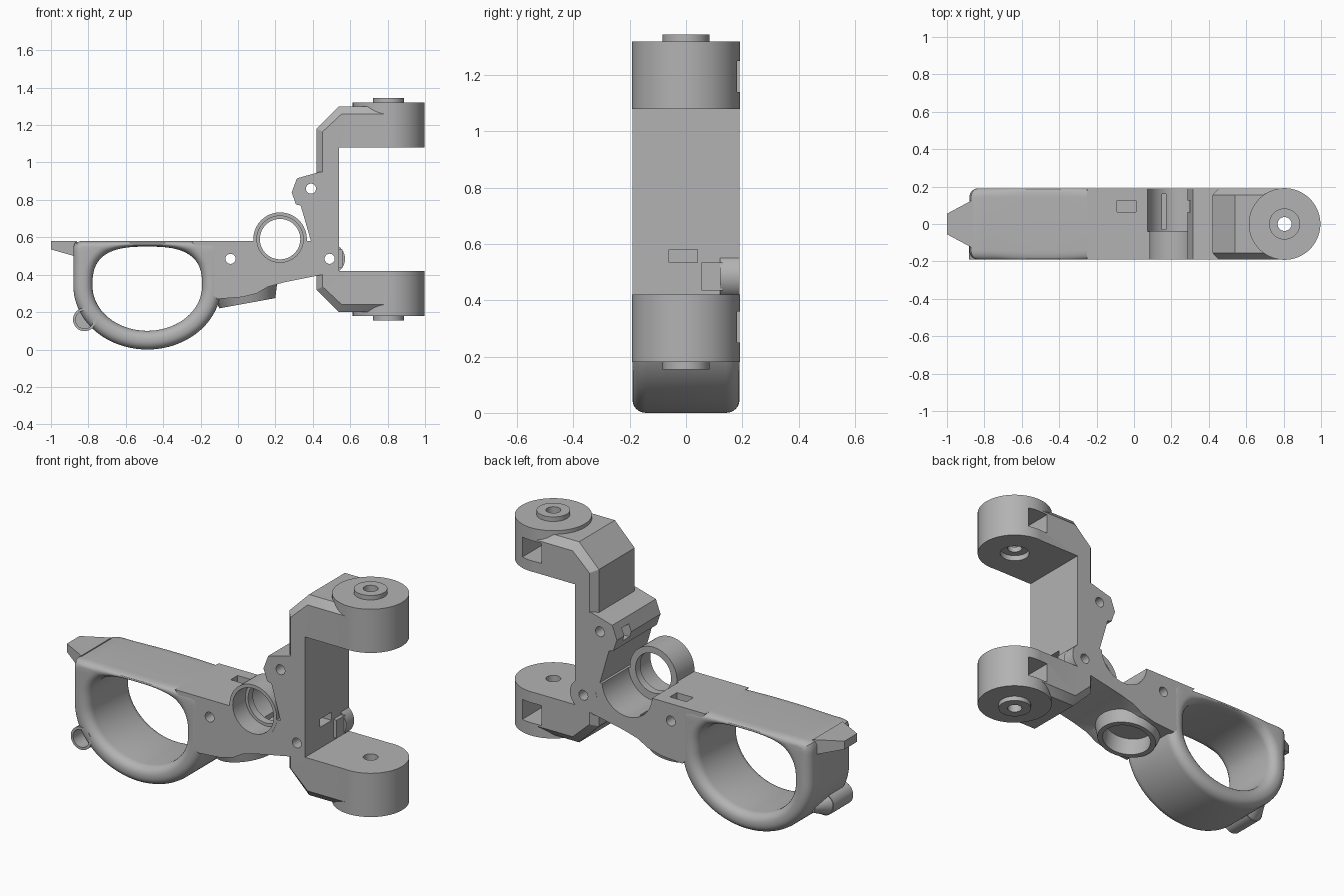
import bpy, bmesh, math
from mathutils import Vector, Matrix

cube = bpy.data.objects.get("Cube")
if cube:
    bpy.data.objects.remove(cube, do_unlink=True)

grey = bpy.data.materials.new("plain grey")
grey.use_nodes = True
grey.diffuse_color = (0.45, 0.45, 0.45, 1)
grey.node_tree.nodes["Principled BSDF"].inputs["Base Color"].default_value = (0.45, 0.45, 0.45, 1)
W = 0.19  # half depth of the whole part


def finish(name, bm):
    bmesh.ops.recalc_face_normals(bm, faces=bm.faces[:])
    me = bpy.data.meshes.new(name)
    bm.to_mesh(me)
    bm.free()
    me.materials.append(grey)
    ob = bpy.data.objects.new(name, me)
    bpy.context.collection.objects.link(ob)
    return ob


def loft(name, sections):
    """Join (y, xz outline) sections into a closed solid."""
    bm = bmesh.new()
    rings = [[bm.verts.new((x, y, z)) for x, z in pts] for y, pts in sections]
    n = len(rings[0])
    for a, b in zip(rings, rings[1:]):
        for i in range(n):
            j = (i + 1) % n
            bm.faces.new((a[i], a[j], b[j], b[i]))
    bm.faces.new(rings[0])
    bm.faces.new(rings[-1])
    return finish(name, bm)


def rod(name, start, end, r1, r2=None, seg=64):
    a, b = Vector(start), Vector(end)
    rot = (b - a).to_track_quat("Z", "Y").to_matrix().to_4x4()
    bm = bmesh.new()
    bmesh.ops.create_cone(bm, cap_ends=True, segments=seg, radius1=r1,
                          radius2=r1 if r2 is None else r2, depth=(b - a).length,
                          matrix=Matrix.Translation((a + b) / 2) @ rot)
    return finish(name, bm)


def box(name, lo, hi):
    lo, hi = Vector(lo), Vector(hi)
    bm = bmesh.new()
    bmesh.ops.create_cube(bm, size=1, matrix=Matrix.Translation((lo + hi) / 2)
                          @ Matrix.Diagonal((*(hi - lo), 1)))
    return finish(name, bm)


def boolean(ob, tool, op):
    tool.hide_render = True
    mod = ob.modifiers.new(op, "BOOLEAN")
    mod.operation, mod.solver, mod.object = op, "EXACT", tool
    bpy.context.view_layer.objects.active = ob
    bpy.ops.object.modifier_apply(modifier=mod.name)
    bpy.data.objects.remove(tool, do_unlink=True)


# Finger loop: rounded cross-section swept between an inner and outer outline
def radius(a, rx, rz, n):
    return (abs(math.cos(a) / rx) ** n + abs(math.sin(a) / rz) ** n) ** (-1 / n)


def make_loop():
    bm = bmesh.new()
    rings, fillet = [], 0.048
    for k in range(128):
        a = math.tau * k / 128
        up = math.sin(a) > 0
        r_in = radius(a, 0.293, 0.21, 2.8) if up else radius(a, 0.293, 0.24, 2)
        r_out = radius(a, 0.395, 0.24, 24) if up else radius(a, 0.395, 0.34, 2)
        f = min(fillet, 0.45 * (r_out - r_in))
        ring = []
        for corner in range(4):
            sr = 1 if corner in (0, 3) else -1
            sy = 1 if corner < 2 else -1
            for s in range(7):
                t = math.pi / 2 * (corner + s / 6)
                r = (r_out - f if sr > 0 else r_in + f) + f * math.cos(t)
                y = sy * (W - fillet) + fillet * math.sin(t)
                ring.append(bm.verts.new((-0.485 + r * math.cos(a), y, 0.34 + r * math.sin(a))))
        rings.append(ring)
    for k, ring in enumerate(rings):
        nxt = rings[(k + 1) % len(rings)]
        for i in range(len(ring)):
            j = (i + 1) % len(ring)
            bm.faces.new((ring[i], ring[j], nxt[j], nxt[i]))
    return finish("finger_loop", bm)


make_loop()

# Pointed tab at the far end
bm = bmesh.new()
for x, y, z in ((-1, 0.055, 0.535), (-0.86, 0.13, 0.495)):
    for s in (-1, 1):
        bm.verts.new((x, s * y, z))
        bm.verts.new((x, s * y, 0.58))
bmesh.ops.convex_hull(bm, input=bm.verts[:])
finish("end_tab", bm)

# Blind eyelet on the loop
eyelet = rod("eyelet", (-0.82, -W, 0.16), (-0.82, -0.02, 0.16), 0.062)
boolean(eyelet, rod("tip", (-0.82, -0.03, 0.16), (-0.80, 0.06, 0.17), 0.06, 0.03), "UNION")
boolean(eyelet, rod("cut", (-0.82, -0.3, 0.16), (-0.82, -0.05, 0.16), 0.048), "DIFFERENCE")

# Main body plate with the jaw
plate = [(-0.25, 0.58), (0.39, 0.58), (0.335, 0.77), (0.31, 0.775), (0.287, 0.84),
         (0.315, 0.915), (0.44, 0.95), (0.5, 0.95), (0.535, 0.9), (0.535, 0.43),
         (0.45, 0.4), (0.25, 0.36), (0.16, 0.335), (0.1, 0.3), (0.02, 0.28),
         (-0.11, 0.27), (-0.14, 0.3), (-0.15, 0.45)]
body = loft("body", [(-W + 0.001, plate), (W - 0.001, plate)])

# C-shaped bracket with chamfered outer edges
inner = [(0.805, 0.42), (0.54, 0.42), (0.54, 1.08), (0.805, 1.08)]
full = inner + [(0.805, 1.3), (0.54, 1.3), (0.42, 1.18), (0.42, 0.32), (0.54, 0.2), (0.805, 0.2)]
slim = inner + [(0.805, 1.26), (0.555, 1.26), (0.453, 1.165), (0.453, 0.335), (0.555, 0.24), (0.805, 0.24)]
bracket = loft("bracket", [(-W, slim), (-0.155, full), (0.155, full), (W, slim)])

# Pivot knuckles, mirrored about mid height
PX, MID = 0.805, 0.75
for s in (-1, 1):
    def h(d):
        return MID + s * d
    boolean(bracket, rod("knuckle", (PX, 0, h(0.33)), (PX, 0, h(0.57)), 0.1915, seg=96), "UNION")
    boolean(bracket, rod("boss", (PX, 0, h(0.55)), (PX, 0, h(0.595)), 0.083), "UNION")
    boolean(bracket, rod("cut", (PX, 0, h(0.2)), (PX, 0, h(0.7)), 0.037), "DIFFERENCE")
    lo, hi = sorted((h(0.39), h(0.5)))
    boolean(bracket, box("cut", (PX - 0.06, -0.06, lo), (PX + 0.06, 0.3, hi)), "DIFFERENCE")
boolean(bracket, rod("cut", (PX, 0, 1.0), (PX, 0, 1.11), 0.075), "DIFFERENCE")

# Tube ring, cradle and socket on the body
CX, CZ = 0.225, 0.59
boolean(body, rod("cut", (CX, -0.04, CZ), (CX, 0.3, CZ), 0.152), "DIFFERENCE")
boolean(body, rod("ring", (CX, -W, CZ), (CX, -0.038, CZ), 0.143), "UNION")
boolean(body, rod("cut", (CX, -0.3, CZ), (CX, 0.3, CZ), 0.108), "DIFFERENCE")
boolean(body, rod("cut", (CX, -0.3, CZ), (CX, -0.08, CZ), 0.124), "DIFFERENCE")
boolean(body, rod("socket", (0.05, 0, 0.2475), (0.03, 0, 0.357), 0.152, 0.187), "UNION")
boolean(body, rod("cut", (0.06, 0, 0.193), (0.032, 0, 0.346), 0.125), "DIFFERENCE")

# Hinge hub behind the bracket
hub = rod("hinge_hub", (0.49, 0.12, 0.485), (0.49, W - 0.0005, 0.485), 0.082)
boolean(hub, box("stop", (0.5, 0.055, 0.435), (0.56, 0.13, 0.535)), "UNION")

# Pin holes
for x, z in ((-0.04, 0.485), (0.49, 0.485), (0.39, 0.86)):
    for ob in (body, bracket, hub):
        boolean(ob, rod("cut", (x, -0.3, z), (x, 0.3, z), 0.027, seg=32), "DIFFERENCE")

# Nut slots
for lo, hi in (((-0.09, 0.065, 0.43), (0.01, 0.125, 0.7)),
               ((0.2, 0.065, 0.81), (0.37, 0.125, 0.88)),
               ((0.15, -0.03, 0.41), (0.17, 0.16, 0.6)),
               ((0.44, -0.06, 0.535), (0.7, 0.04, 0.58))):
    for ob in (body, bracket):
        boolean(ob, box("cut", lo, hi), "DIFFERENCE")

for ob in bpy.context.scene.objects:
    ob.select_set(ob.type == "MESH" and grey.name in ob.data.materials)
bpy.context.view_layer.objects.active = body
bpy.ops.object.shade_smooth_by_angle(angle=math.radians(30))
